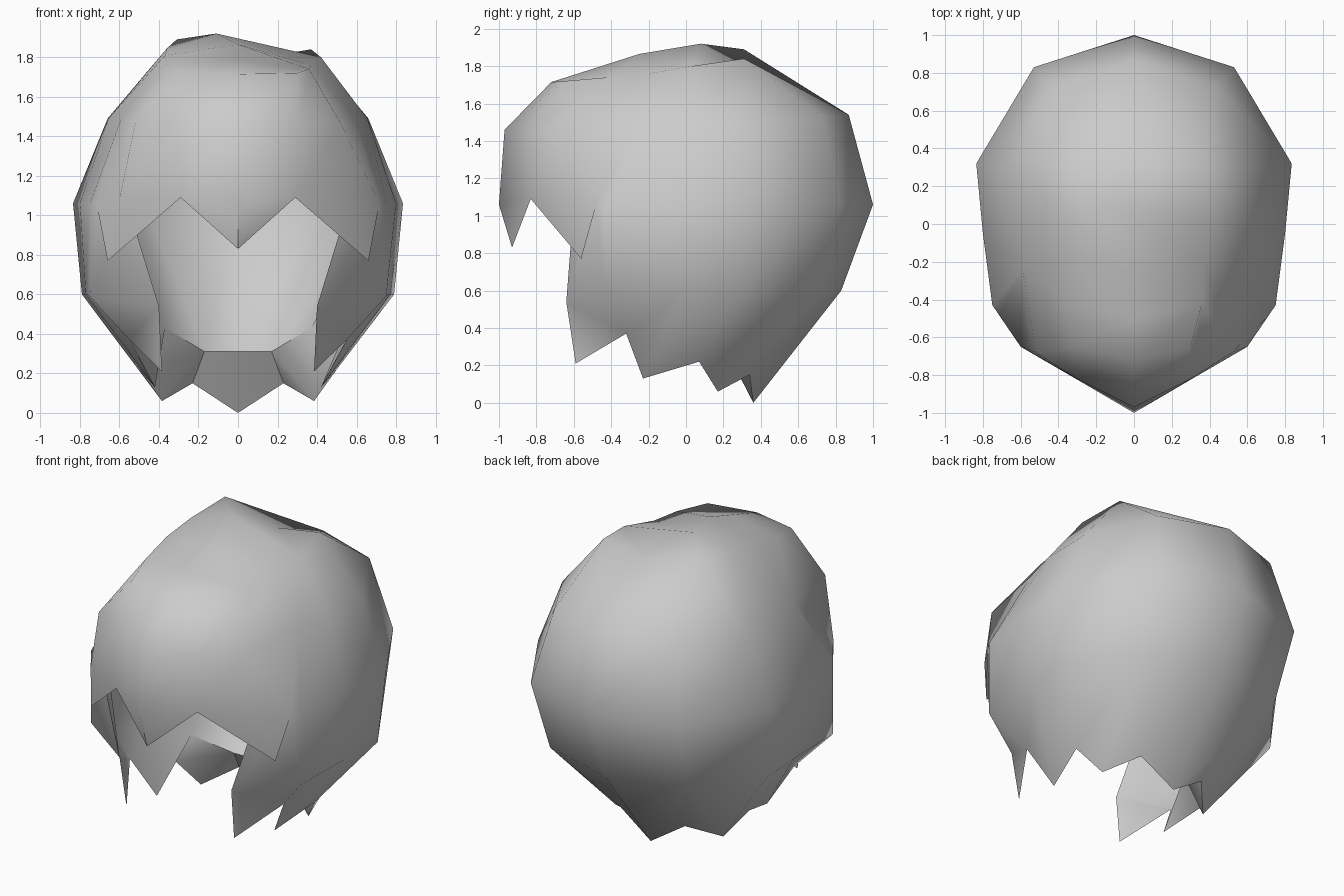
import bpy, math

cube = bpy.data.objects.get("Cube")
if cube:
    bpy.data.objects.remove(cube, do_unlink=True)

grey = bpy.data.materials.new("hair grey")
grey.use_nodes = True
grey.diffuse_color = (0.6, 0.6, 0.6, 1)
bsdf = next(n for n in grey.node_tree.nodes if n.type == 'BSDF_PRINCIPLED')
bsdf.inputs["Base Color"].default_value = (0.6, 0.6, 0.6, 1)
bsdf.inputs["Roughness"].default_value = 0.8

# Half profiles, each running from the front centre round to the back centre
CROWN = [(0, -.72, 1.715), (.3, -.65, 1.72), (.36, -.42, 1.74), (.37, -.2, 1.76),
         (.42, .03, 1.80), (.37, .31, 1.84)]
# Offsets (inward, up) that raise the other side of the parting
LIFT = [(0, 0), (0, 0), (0, .02), (0, .05), (.06, .045), (.06, .05)]
CENTRE = [(0, -.5, 1.785), (0, -.25, 1.865), (-.11, .08, 1.92), (.07, .31, 1.79)]
BROW = [(0, -.97, 1.46), (.3, -.82, 1.46), (.52, -.68, 1.465), (.59, -.24, 1.49),
        (.655, 0, 1.49), (.66, .32, 1.49), (.43, .73, 1.53), (0, .87, 1.54)]
WIDEST = [(.56, -.6, 1.06), (.75, -.43, 1.06), (.8, -.05, 1.06),
          (.835, .32, 1.06), (.53, .83, 1.06), (0, 1, 1.06)]
NAPE = [(.4, -.64, .54), (.75, -.43, .59), (.77, 0, .6),
        (.79, .3, .6), (.49, .69, .6), (0, .83, .6)]
TIPS = [(.385, -.59, .21), (.55, -.32, .37), (.42, -.23, .13), (.5, .07, .22),
        (.385, .17, .06), (.23, .34, .15), (0, .36, 0)]
FRINGE_ROOT = [(0, -1, 1.06), (.6, -.65, 1.08)]
FRINGE = [(0, -.93, .83), (.29, -.83, 1.09), (.66, -.56, .77), (.716, -.48, 1.06)]
# Lining profiles
IN_BROW = [(x * .9, y * .9, z - .06) for x, y, z in BROW]
IN_WIDE = [WIDEST[0], (.68, -.38, 1.06), (.74, -.03, 1.06),
           (.76, .29, 1.06), (.48, .74, 1.06), (0, .89, 1.06)]
IN_NAPE = [NAPE[0], (.66, -.36, .56), (.58, -.1, .5), (.37, .05, .43), (.17, .2, .31), (0, .2, .31)]


def strip(top, low):
    return [[top[i], top[i + 1], low[i + 1], low[i]] for i in range(len(top) - 1)]


def points(n, t):
    """Jagged lower edge hung from the nape ring."""
    return [[n[0], n[1], t[1]], [n[0], t[1], t[0]], [n[1], n[2], t[2], t[1]],
            [n[2], n[3], t[3], t[2]], [n[3], n[4], t[4], t[3]],
            [n[4], t[5], t[4]], [n[4], n[5], t[6], t[5]]]


def mirror(faces):
    return [[(-x, y, z) for x, y, z in reversed(f)] for f in faces]


def build(name, faces, inward=False):
    verts, index, polys = [], {}, []
    for f in faces:
        ids = []
        for p in f:
            key = tuple(round(c, 4) for c in p)
            if key not in index:
                index[key] = len(verts)
                verts.append(key)
            ids.append(index[key])
        polys.append(ids if inward else ids[::-1])
    me = bpy.data.meshes.new(name)
    me.from_pydata(verts, [], polys)
    me.update()
    me.materials.append(grey)
    ob = bpy.data.objects.new(name, me)
    bpy.context.collection.objects.link(ob)
    bpy.ops.object.select_all(action='DESELECT')
    ob.select_set(True)
    bpy.context.view_layer.objects.active = ob
    bpy.ops.object.shade_smooth_by_angle(angle=math.radians(60))


# Sides and back, down to the jagged tips
B, F, W = BROW, FRINGE, WIDEST
side = strip(B[3:], W[1:]) + strip(W[1:], NAPE[1:]) + points(NAPE, TIPS)
side += [[W[0], F[3], NAPE[1], NAPE[0]], [F[3], W[1], NAPE[1]]]

# Fringe, running on from the sides and lapping over their front edge
p0, p2 = FRINGE_ROOT
side += [[B[0], B[1], F[1], p0], [p0, F[1], F[0]], [B[1], B[2], p2, F[1]],
         [F[1], p2, F[2]], [B[2], B[3], W[1], F[3], p2], [p2, F[3], F[2]]]


# Crown with an off-centre parting that runs down to the back
def crown(sign):
    ring = CROWN
    if sign < 0:
        ring = [(x - dx, y, z + dz) for (x, y, z), (dx, dz) in zip(CROWN, LIFT)]
    c = [(x * sign, y, z) for x, y, z in CENTRE]
    return (strip(ring, B) + strip(c, ring[2:]) +
            [[c[0], ring[2], ring[1], ring[0]], [ring[5], B[6], B[5]],
             [ring[5], B[7], B[6]], [c[3], B[7], ring[5]]])


# The centre line is shared, so both halves meet along the parting
build("outer_hair", side + crown(1) + mirror(side + crown(-1)))

# Lining, closed over the top and folded down to the tips
I = IN_BROW
lining = strip(I[2:], IN_WIDE) + strip(IN_WIDE, IN_NAPE) + points(IN_NAPE, TIPS)
lining += [[I[0], I[1], F[1], F[0]], [I[1], I[2], IN_WIDE[0], F[1]]]
top = [(x * .5, y * .5, 1.62) for x, y, z in I]
lining += strip(top, I) + [[(0, 0, 1.65), top[i + 1], top[i]] for i in range(7)]
build("inner_lining", lining + mirror(lining), inward=True)
